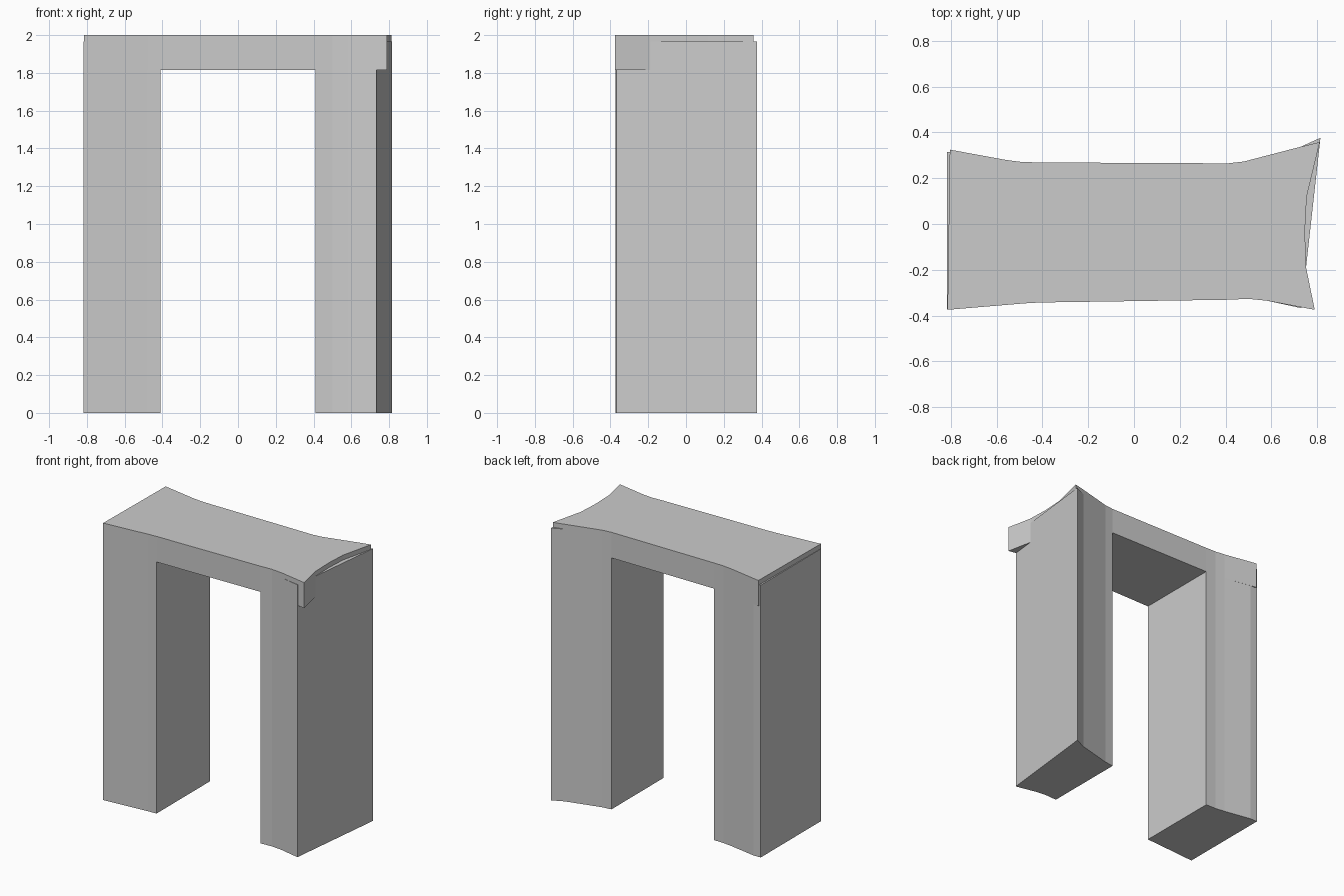
import bpy, bmesh

if "Cube" in bpy.data.objects:
    bpy.data.objects.remove(bpy.data.objects["Cube"])


def prism(name, outline, z0, z1):
    """Extrude a counter-clockwise plan outline from z0 up to z1."""
    bm = bmesh.new()
    base = bm.faces.new([bm.verts.new((x, y, z0)) for x, y in outline])
    top = bmesh.ops.extrude_face_region(bm, geom=[base])["geom"]
    verts = [g for g in top if isinstance(g, bmesh.types.BMVert)]
    bmesh.ops.translate(bm, verts=verts, vec=(0, 0, z1 - z0))
    bmesh.ops.recalc_face_normals(bm, faces=bm.faces)
    mesh = bpy.data.meshes.new(name)
    bm.to_mesh(mesh)
    bm.free()
    obj = bpy.data.objects.new(name, mesh)
    bpy.context.collection.objects.link(obj)
    return obj


# Flared front and back curves shared by the legs and the lintel
left_front = [(-0.48, -0.347), (-0.41, -0.343)]
right_front = [(0.41, -0.331), (0.50, -0.327), (0.58, -0.335)]
right_back = [(0.73, 0.338), (0.48, 0.273), (0.41, 0.265)]
left_back = [(-0.41, 0.269), (-0.49, 0.271), (-0.56, 0.28)]

# Legs, reaching up inside the lintel
prism("left_leg", [(-0.817, -0.372)] + left_front + left_back
      + [(-0.76, 0.316), (-0.817, 0.315)], 0, 1.965)
prism("right_leg", right_front + [(0.732, -0.368), (0.815, 0.377)]
      + right_back, 0, 1.965)

# Lintel with a hollowed right end
prism("lintel", [(-0.815, -0.375)] + left_front + right_front
      + [(0.79, -0.375), (0.752, -0.19), (0.747, -0.03), (0.755, 0.12), (0.812, 0.358)]
      + right_back + left_back + [(-0.805, 0.325)], 1.815, 2.0)
